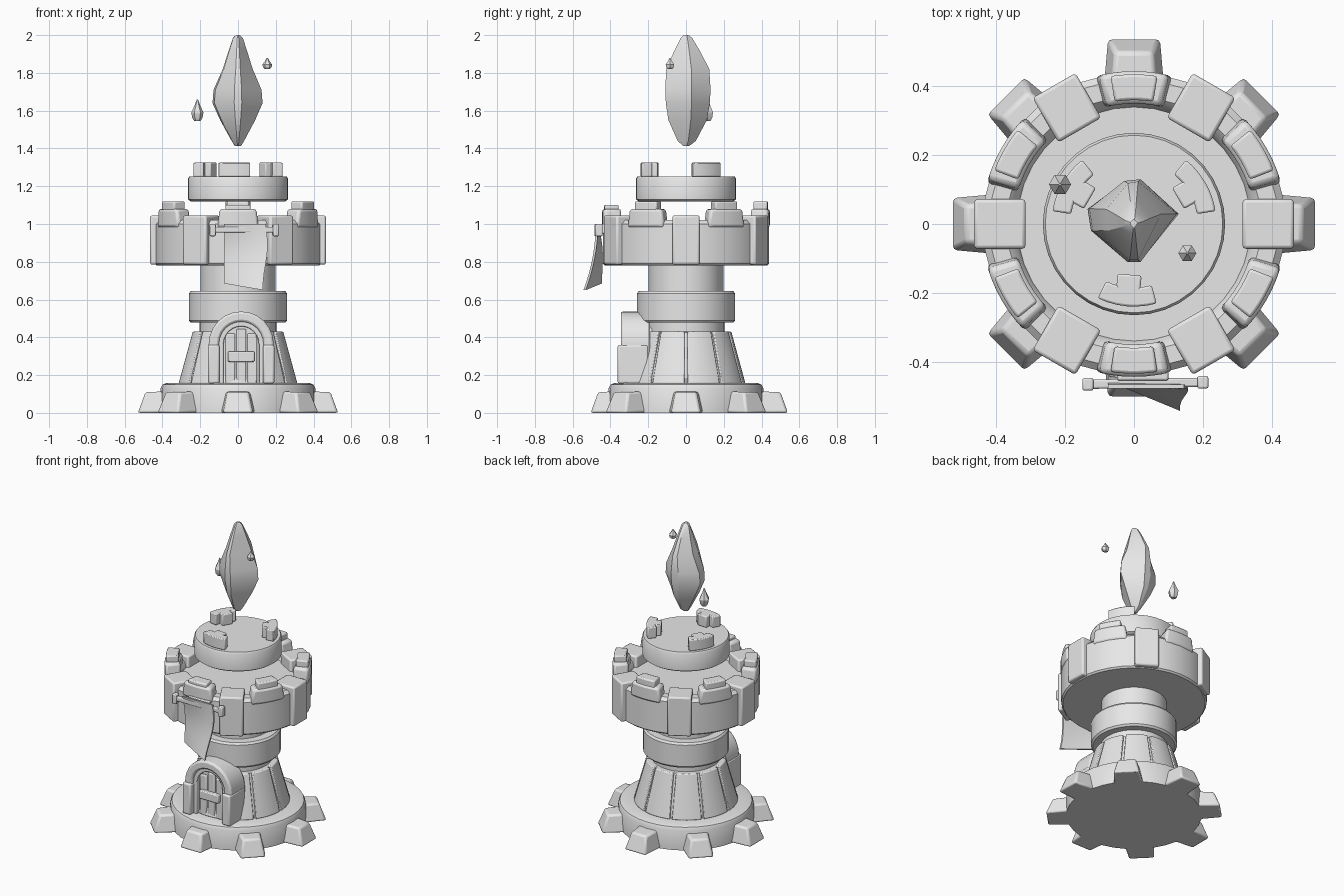
import bpy, bmesh, math
from mathutils import Matrix, Vector

if "Cube" in bpy.data.objects:
    bpy.data.objects.remove(bpy.data.objects["Cube"])

stone = bpy.data.materials.new("stone grey")
stone.diffuse_color = (0.8, 0.8, 0.8, 1)
stone.use_nodes = True
stone.node_tree.nodes["Principled BSDF"].inputs["Base Color"].default_value = stone.diffuse_color


def finish(obj, bevel=0.0, angle=35):
    obj.data.materials.append(stone)
    if bevel:
        m = obj.modifiers.new("soft edges", 'BEVEL')
        m.width, m.segments, m.limit_method = bevel, 2, 'ANGLE'
    bpy.ops.object.select_all(action='DESELECT')
    obj.select_set(True)
    bpy.context.view_layer.objects.active = obj
    bpy.ops.object.shade_smooth_by_angle(angle=math.radians(angle))
    return obj


def loft(name, rings, bevel=0.0, angle=35, turn=0.0):
    """Skin a list of closed rings, cap both ends, turn about z."""
    bm = bmesh.new()
    rows = [[bm.verts.new(p) for p in ring] for ring in rings]
    n = len(rows[0])
    for a, b in zip(rows, rows[1:]):
        for i in range(n):
            j = (i + 1) % n
            bm.faces.new((a[i], a[j], b[j], b[i]))
    bm.faces.new(rows[0])
    bm.faces.new(rows[-1])
    bm.transform(Matrix.Rotation(math.radians(turn), 4, 'Z'))
    bmesh.ops.recalc_face_normals(bm, faces=bm.faces)
    me = bpy.data.meshes.new(name)
    bm.to_mesh(me)
    bm.free()
    obj = bpy.data.objects.new(name, me)
    bpy.context.collection.objects.link(obj)
    return finish(obj, bevel, angle)


def circle(r, z, n=32, x=0, y=0):
    return [(x + r * math.cos(math.tau * i / n), y + r * math.sin(math.tau * i / n), z)
            for i in range(n)]


def lathe(name, profile, n=32):
    return loft(name, [circle(r, z, n) for r, z in profile])


def box(name, x0, x1, y0, y1, z0, z1, bevel=0.006, turn=0.0):
    return loft(name, [[(x0, y0, z), (x1, y0, z), (x1, y1, z), (x0, y1, z)]
                       for z in (z0, z1)], bevel, turn=turn)


def arc_block(name, mid, half, r0, r1, z0, z1, bevel=0.008, top_r=None, top_half=None):
    """Curved block: inner/outer radius, optional tapering top."""
    t0, t1 = top_r or (r0, r1)
    th = top_half or half
    rings = []
    for i in range(7):
        s = -1 + i / 3
        a, b = math.radians(mid + s * half), math.radians(mid + s * th)
        rings.append([(r * math.cos(c), r * math.sin(c), z) for r, c, z in
                      ((r0, a, z0), (r1, a, z0), (t1, b, z1), (t0, b, z1))])
    return loft(name, rings, bevel)


# Foot plinth with wedge-shaped buttresses
lathe("plinth", [(0.41, 0), (0.41, 0.13), (0.40, 0.15), (0.38, 0.157), (0.28, 0.157)])
for k in range(8):
    tip = 0.505 if k == 6 else 0.54 if k == 2 else 0.53
    loft("buttress", [
        [(0.34, -0.095, 0), (tip, -0.078, 0), (tip, 0.078, 0), (0.34, 0.095, 0)],
        [(0.34, -0.07, 0.115), (tip - 0.04, -0.055, 0.11),
         (tip - 0.04, 0.055, 0.11), (0.34, 0.07, 0.115)]], 0.012, turn=45 * k)

# Tapered lower tower with stone staves
lathe("lower_tower", [(0.30, 0.155), (0.30, 0.19), (0.225, 0.425), (0.205, 0.43), (0.205, 0.49)])
for k in range(10):
    arc_block("stave", 36 * k + 18, 16.8, 0.25, 0.315, 0.155, 0.43, 0.005,
              top_r=(0.18, 0.24), top_half=16)

# Collar and upper neck
lathe("collar", [(0.20, 0.478), (0.25, 0.478), (0.26, 0.49), (0.26, 0.632), (0.25, 0.645), (0.19, 0.645)])
lathe("neck", [(0.198, 0.63), (0.198, 0.80)])

# Parapet bowl with floor, pillars and raised merlons
lathe("parapet", [(0.43, 0.78), (0.44, 0.79), (0.44, 1.0), (0.42, 1.02), (0.37, 1.02),
                  (0.35, 1.0), (0.34, 0.97)], 36)
for k in range(6):
    box("pillar", 0.315, 0.465, -0.072, 0.072, 0.785, 1.045, 0.01, turn=60 * k)
    arc_block("merlon", 60 * k + 30, 15, 0.35, 0.444, 0.98, 1.08, 0.015, top_half=13)
    arc_block("merlon_cap", 60 * k + 30, 9, 0.36, 0.435, 1.07,
              1.10 if k == 4 else 1.12, 0.008)

# Floating top disc with three small battlements
lathe("top_disc", [(0.25, 1.12), (0.265, 1.13), (0.265, 1.24), (0.258, 1.252)], 36)
for a in (-95, 30, 150):
    arc_block("small_battlement", a, 21, 0.185, 0.24, 1.25, 1.325, 0.006)
    box("battlement_step", 0.148, 0.20, -0.035, 0.035, 1.25, 1.325, turn=a)

# Faceted crystal: one lopsided outline scaled by height
outline = [(0.02, 0.13), (-0.03, 0.125), (-0.135, 0.045), (-0.125, -0.02),
           (-0.02, -0.11), (0.02, -0.11), (0.13, 0.03)]
loft("crystal", [[(x * sx, y * sy, z) for x, y in outline] for z, sx, sy in
                 ((1.412, 0.12, 0.12), (1.44, 0.25, 0.4), (1.55, 0.70, 0.85), (1.64, 1.0, 0.97),
                  (1.71, 0.96, 1.0), (1.82, 0.60, 0.95), (1.92, 0.36, 0.55),
                  (1.985, 0.20, 0.25), (2.0, 0.08, 0.1))], angle=28)

# Small crystal shards
for x, y, z0, z1, r in ((-0.215, 0.115, 1.545, 1.66, 0.032), (0.155, -0.085, 1.82, 1.88, 0.026)):
    h = z1 - z0
    loft("shard", [circle(r * s, z0 + h * t, 6, x, y) for t, s in
                   ((0, 0.5), (0.15, 0.85), (0.4, 1), (0.7, 0.5), (1, 0.1))], angle=28)


# Arched doorway
DX, SPRING = 0.017, 0.365


def arch(name, r, half, y0, y1, bevel):
    path = [(r, 0.155, 0)] + [(r, SPRING, math.pi * i / 12) for i in range(13)] + [(r, 0.155, math.pi)]
    rings = []
    for _, z, a in path:
        c, s = math.cos(a), math.sin(a)
        rings.append([(DX + (r + d) * c, y, z + (r + d) * s) for d, y in
                      ((-half, y0), (half, y0), (half, y1), (-half, y1))])
    return loft(name, rings, bevel)


arch("door_arch", 0.145, 0.027, -0.345, -0.19, 0.012)
arch("inner_arch", 0.107, 0.014, -0.325, -0.19, 0.005)
for s in (-1, 1):
    x = DX + s * 0.145
    box("door_jamb", x - 0.03, x + 0.03, -0.362, -0.20, 0.155, 0.36, 0.01)
panel = [(DX + 0.11, 0.155)] + [(DX + 0.11 * math.cos(math.pi * i / 12),
         SPRING + 0.11 * math.sin(math.pi * i / 12)) for i in range(13)] + [(DX - 0.11, 0.155)]
loft("door_panel", [[(x, y, z) for x, z in panel] for y in (-0.295, -0.18)])
for i, top in ((-1, 0.42), (0, 0.445), (1, 0.42)):
    x = DX + i * 0.058
    box("door_plank", x - 0.025, x + 0.025, -0.31, -0.28, 0.155, top)
box("door_bar", DX - 0.07, DX + 0.07, -0.335, -0.30, 0.27, 0.325)

# Banner pole with end knobs and wall bracket
box("banner_pole", -0.15, 0.20, -0.477, -0.45, 0.955, 0.985, turn=1)
for x in (-0.142, 0.192):
    box("pole_knob", x - 0.016, x + 0.016, -0.482, -0.445, 0.935, 1.0, turn=1)
box("banner_bracket", -0.05, 0.10, -0.455, -0.41, 0.95, 1.0)

# Hanging cloth, its lower right corner blown outward
rings = []
for i in range(9):
    t = i / 8
    x0, x1 = -0.075, 0.145 + 0.012 * math.sin(t * 5)
    row = []
    for j in range(7):
        u = j / 6
        y = -0.478 + 0.03 * t * (1 - u) - 0.065 * t * t * u + 0.012 * math.sin(t * 4) * (1 - u)
        row.append(Vector((x0 + (x1 - x0) * u, y, 1.0 - t * (0.315 + 0.035 * u))))
    back = [p + Vector((0, 0.012, 0)) for p in reversed(row)]
    rings.append(row + back)
loft("banner_cloth", rings)
